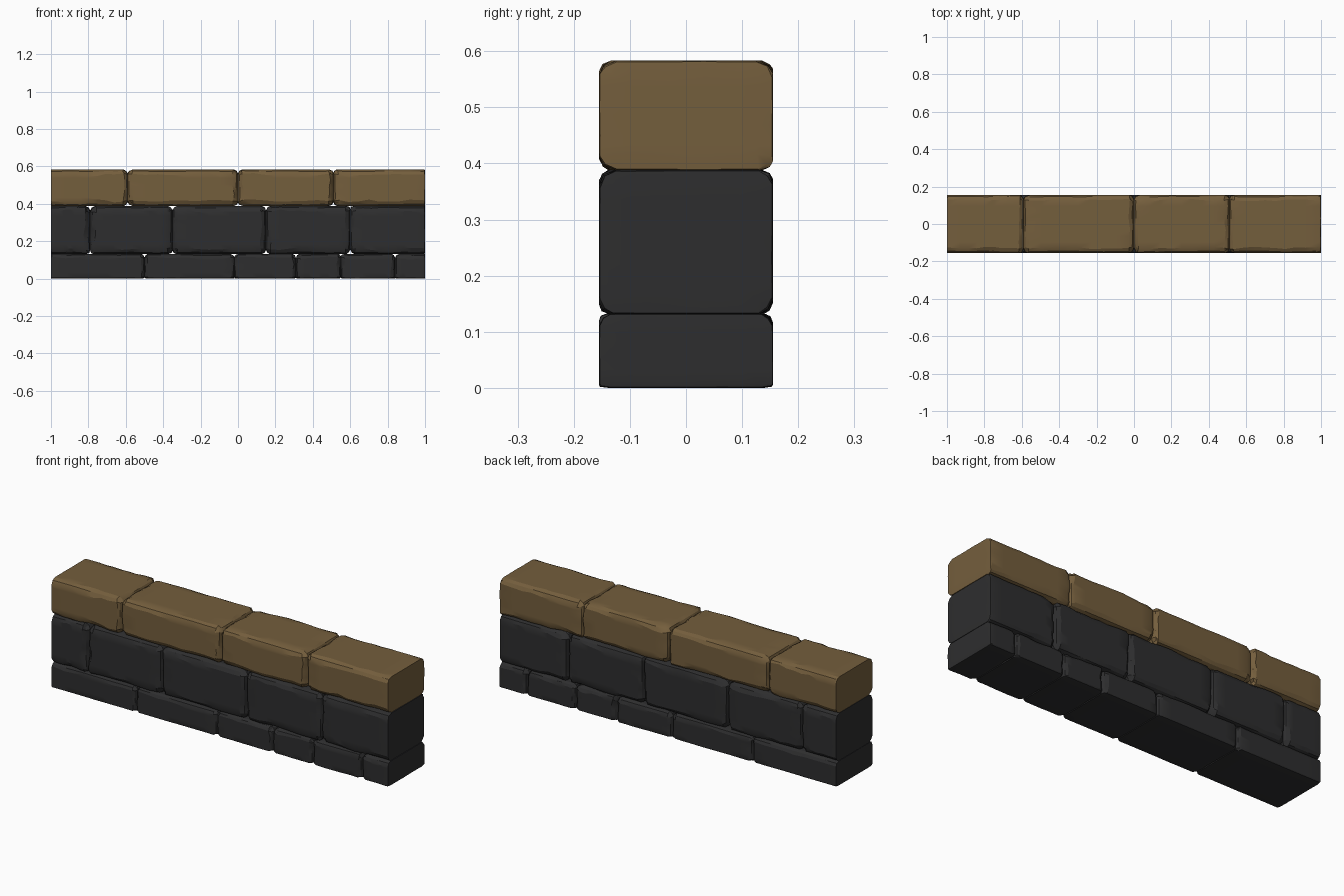
import bpy, bmesh, math
from mathutils import Vector, noise

if "Cube" in bpy.data.objects:
    bpy.data.objects.remove(bpy.data.objects["Cube"])


def material(name, rgb):
    m = bpy.data.materials.new(name)
    m.diffuse_color = (*rgb, 1.0)
    m.use_nodes = True
    m.node_tree.nodes["Principled BSDF"].inputs["Base Color"].default_value = m.diffuse_color
    return m


BROWN = material("brown_cap_stone", (0.175, 0.112, 0.046))
DARK = material("dark_wall_stone", (0.027, 0.027, 0.028))
HALF_DEPTH = 0.155
N = 5          # grid levels from the block centre to each face


def stone(name, lo, hi, mat, bevel, soft):
    """Chipped block. soft[axis][side] scales the edge wear of each face."""
    lo, hi = Vector(lo), Vector(hi)
    mid, half = (lo + hi) / 2, (hi - lo) / 2
    bm = bmesh.new()
    bmesh.ops.create_cube(bm, size=2)
    bmesh.ops.subdivide_edges(bm, edges=bm.edges[:], cuts=2 * N - 1, use_grid_fill=True)
    for v in bm.verts:
        level = [round(c * N) for c in v.co]
        rough = Vector([mid[a] + v.co[a] * half[a] for a in range(3)])
        # wear width changes along the edges
        b = bevel * (1 + 0.55 * noise.noise(rough * 7) + 0.35 * noise.noise(rough * 19))
        wear = [soft[a][level[a] > 0] for a in range(3)]
        outer = [a for a in range(3) if abs(level[a]) == N]
        new = Vector()
        for a in range(3):
            sign = 1 if level[a] > 0 else -1
            if a in outer:
                pull = sum(min(wear[a], wear[c]) for c in outer if c != a)
                d = half[a] - 0.33 * b * pull
            elif abs(level[a]) == N - 1:
                d = half[a] - b * max(wear[a], 0.3)
            else:
                d = abs(level[a]) / (N - 1) * (half[a] - bevel)
            new[a] = mid[a] + sign * d
        v.co = new
    bmesh.ops.recalc_face_normals(bm, faces=bm.faces[:])
    me = bpy.data.meshes.new(name)
    bm.to_mesh(me)
    bm.free()
    me.materials.append(mat)
    ob = bpy.data.objects.new(name, me)
    bpy.context.collection.objects.link(ob)
    bpy.ops.object.select_all(action='DESELECT')
    ob.select_set(True)
    bpy.context.view_layer.objects.active = ob
    bpy.ops.object.shade_smooth_by_angle(angle=math.radians(25))


# courses: name, bottom, top, joint positions, colour, edge wear
COURSES = [
    ("base_stone", 0.0, 0.132, [-1, -0.5, -0.02, 0.31, 0.55, 0.84, 1], DARK, 0.021),
    ("middle_stone", 0.132, 0.388, [-1, -0.79, -0.35, 0.15, 0.6, 1], DARK, 0.026),
    ("cap_stone", 0.388, 0.583, [-1, -0.59, 0.0, 0.51, 1], BROWN, 0.027),
]
for name, z0, z1, joints, mat, bevel in COURSES:
    for i, (x0, x1) in enumerate(zip(joints, joints[1:])):
        soft = [
            (0.1 if x0 == -1 else 1, 0.2 if x1 == 1 else 1),   # flat wall ends
            (1, 1),
            (0.4 if z0 == 0 else 1, 1),                        # flat underside
        ]
        stone(f"{name}_{i + 1}", (x0, -HALF_DEPTH, z0), (x1, HALF_DEPTH, z1), mat, bevel, soft)
